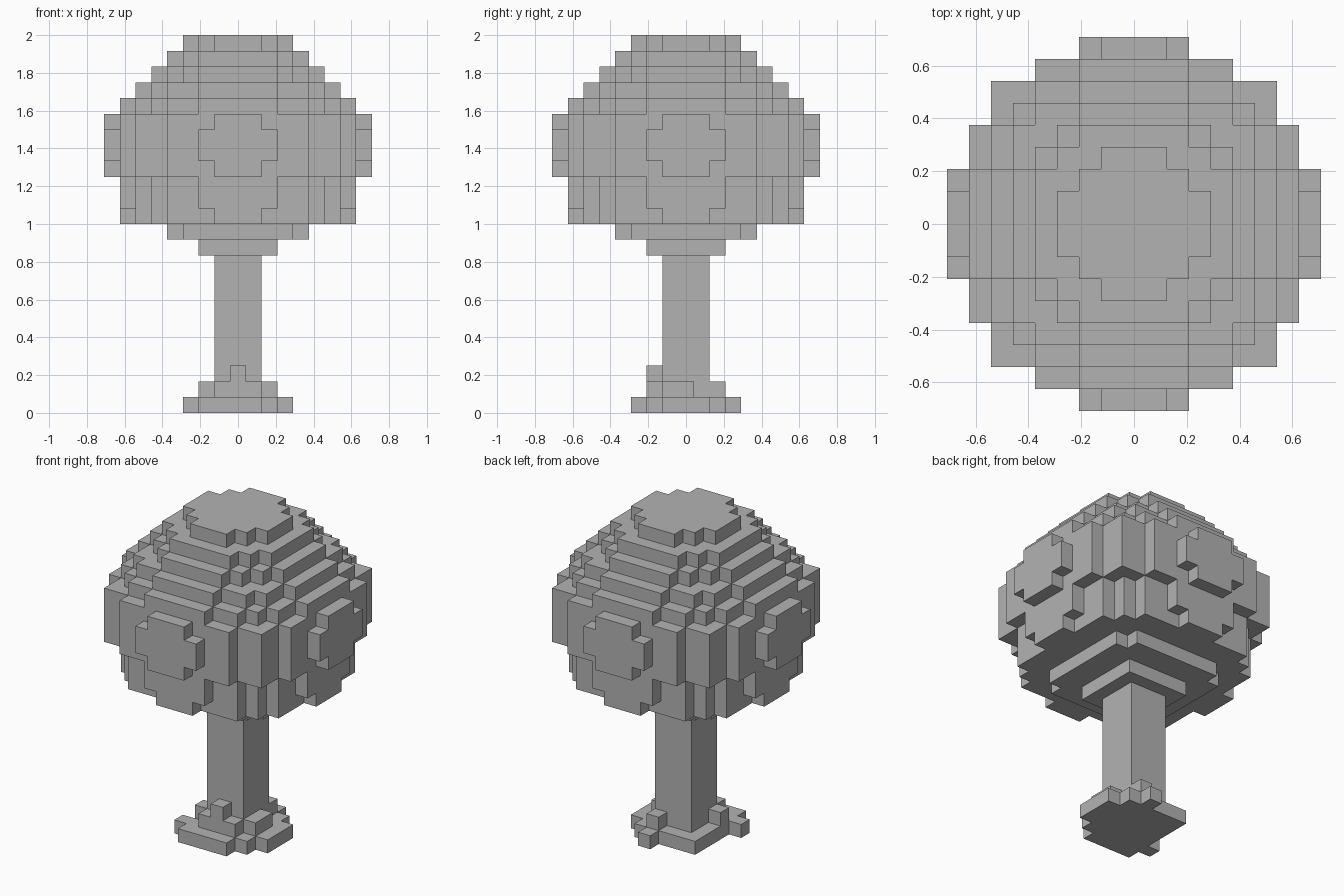
import bpy, bmesh

cube = bpy.data.objects.get("Cube")
if cube:
    bpy.data.objects.remove(cube, do_unlink=True)

U = 2 / 24  # edge of one block

grey = bpy.data.materials.new("plain_grey")
grey.use_nodes = True
colour = (0.45, 0.45, 0.45, 1)
grey.diffuse_color = colour
for node in grey.node_tree.nodes:
    if node.type == 'BSDF_PRINCIPLED':
        node.inputs["Base Color"].default_value = colour
        node.inputs["Roughness"].default_value = 0.9


def add_prism(bm, points, z0, z1):
    """Extrude a flat outline, given in blocks, from z0 to z1."""
    face = bm.faces.new([bm.verts.new((x * U, y * U, z0 * U)) for x, y in points])
    top = bmesh.ops.extrude_face_region(bm, geom=[face])["geom"]
    moved = [v for v in top if isinstance(v, bmesh.types.BMVert)]
    bmesh.ops.translate(bm, verts=moved, vec=(0, 0, (z1 - z0) * U))


def stepped_outline(steps):
    """Four-way symmetric staircase outline from (reach, half width) steps."""
    stairs = steps + [(w, r) for r, w in reversed(steps) if r != w]
    quarter = []
    for i, (r, w) in enumerate(stairs):
        quarter.append((r, w))
        if i + 1 < len(stairs):
            quarter.append((stairs[i + 1][0], w))
    outline = []
    for _ in range(4):
        outline += quarter
        quarter = [(-y, x) for x, y in quarter]
    return outline


def box(x0, x1, y0, y1):
    return [(x0, y0), (x1, y0), (x1, y1), (x0, y1)]


def build(name, prisms):
    bm = bmesh.new()
    for points, z0, z1 in prisms:
        add_prism(bm, points, z0, z1)
    bmesh.ops.recalc_face_normals(bm, faces=bm.faces)
    mesh = bpy.data.meshes.new(name)
    bm.to_mesh(mesh)
    bm.free()
    mesh.materials.append(grey)
    obj = bpy.data.objects.new(name, mesh)
    bpy.context.collection.objects.link(obj)
    return obj


# Leaf canopy: stacked stepped layers
shoulder = [(7.5, 2.5), (6.5, 4.5), (5.5, 5.5)]
belly_edge = [(8.5, 1.5), (7.5, 4.5), (6.5, 6.5)]
belly = [(8.5, 2.5), (7.5, 4.5), (6.5, 6.5)]
layers = [
    ([(2.5, 2.5)], 10, 11),
    ([(4.5, 3.5)], 11, 12),
    ([(7.5, 1.5), (6.5, 4.5), (5.5, 5.5)], 12, 13),
    (shoulder, 13, 15),
    (belly_edge, 15, 16),
    (belly, 16, 18),
    (belly_edge, 18, 19),
    (shoulder, 19, 20),
    ([(6.5, 2.5), (5.5, 4.5)], 20, 21),
    ([(5.5, 2.5), (4.5, 3.5)], 21, 22),
    ([(4.5, 2.5), (3.5, 3.5)], 22, 23),
    ([(3.5, 1.5), (2.5, 2.5)], 23, 24),
]
build("leaf_canopy", [(stepped_outline(s), a, b) for s, a, b in layers])

# Trunk
build("trunk", [(box(-1.5, 1.5, -1.5, 1.5), 1, 10)])

# Root foot: flat slab with uneven edges
build("root_slab", [
    (box(-2.5, 2.5, -2.5, 2.5), 0, 1),
    (box(-2.5, 1.5, -3.5, -2.5), 0, 1),
    (box(2.5, 3.5, -1.5, 1.5), 0, 1),
    (box(0.5, 1.5, 2.5, 3.5), 0, 1),
    (box(-3.5, -2.5, -2.5, -1.5), 0, 1),
])

# Raised roots against the trunk
build("front_root", [(box(-1.5, 1.5, -2.5, -1.5), 1, 2),
                     (box(-0.5, 0.5, -2.5, -1.5), 2, 3)])
build("left_root", [(box(1.5, 2.5, -1.5, 0.5), 1, 2)])
build("right_root", [(box(-2.5, -1.5, -1.5, -0.5), 1, 2)])
build("back_root", [(box(0.5, 1.5, 1.5, 2.5), 1, 2)])
